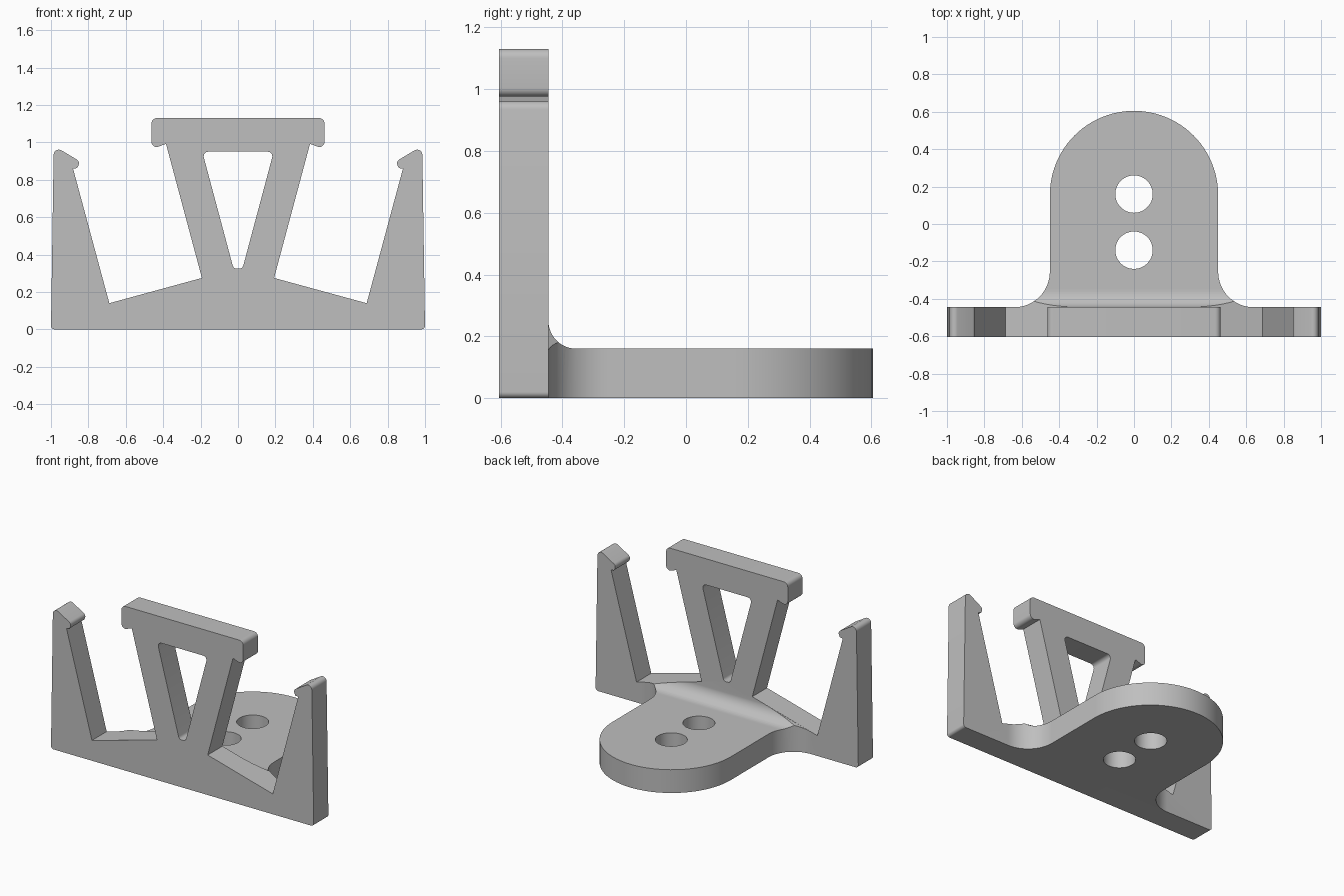
import bpy, bmesh, math
from mathutils import Vector

if "Cube" in bpy.data.objects:
    bpy.data.objects.remove(bpy.data.objects["Cube"])

grey = bpy.data.materials.new("plain grey")
grey.diffuse_color = (0.52, 0.52, 0.52, 1)
grey.use_nodes = True
grey.node_tree.nodes["Principled BSDF"].inputs["Base Color"].default_value = grey.diffuse_color


def rounded(corners, steps=8):
    """Turn (x, y, radius) corners into a polygon with rounded corners."""
    out = []
    n = len(corners)
    for i, (x, y, r) in enumerate(corners):
        p = Vector((x, y))
        if r == 0:
            out.append(p)
            continue
        u = (Vector(corners[i - 1][:2]) - p).normalized()
        v = (Vector(corners[(i + 1) % n][:2]) - p).normalized()
        half = u.angle(v) / 2
        t = r / math.tan(half)
        c = p + (u + v).normalized() * (r / math.sin(half))
        a, b = p + u * t - c, p + v * t - c
        sweep = a.angle(b)
        for k in range(steps + 1):
            f = k / steps
            out.append(c + (a * math.sin((1 - f) * sweep) + b * math.sin(f * sweep)) / math.sin(sweep))
    return out


def arc(cx, cy, r, a0, a1, steps):
    return [(cx + r * math.cos(math.radians(a0 + (a1 - a0) * k / steps)),
             cy + r * math.sin(math.radians(a0 + (a1 - a0) * k / steps))) for k in range(steps + 1)]


def prism(name, pts, axis, lo, hi):
    """Extrude a 2D polygon along the given axis."""
    place = {"x": lambda a, b, d: (d, a, b),
             "y": lambda a, b, d: (a, d, b),
             "z": lambda a, b, d: (a, b, d)}[axis]
    bm = bmesh.new()
    low = [bm.verts.new(place(p[0], p[1], lo)) for p in pts]
    high = [bm.verts.new(place(p[0], p[1], hi)) for p in pts]
    bm.faces.new(low)
    bm.faces.new(high)
    n = len(pts)
    for i in range(n):
        j = (i + 1) % n
        bm.faces.new((low[i], low[j], high[j], high[i]))
    bmesh.ops.recalc_face_normals(bm, faces=bm.faces)
    me = bpy.data.meshes.new(name)
    bm.to_mesh(me)
    bm.free()
    me.materials.append(grey)
    ob = bpy.data.objects.new(name, me)
    bpy.context.collection.objects.link(ob)
    return ob


def combine(ob, other, operation):
    """Apply a boolean and remove the helper object."""
    mod = ob.modifiers.new("bool", "BOOLEAN")
    mod.operation, mod.solver, mod.object = operation, "EXACT", other
    bpy.context.view_layer.objects.active = ob
    bpy.ops.object.modifier_apply(modifier=mod.name)
    bpy.data.objects.remove(other, do_unlink=True)


def mirrored(right):
    return right + [(-x, y, r) for x, y, r in reversed(right)]


# Upright plate: two hooked arms and a central stem with a crossbar
half_plate = [
    (1.0, 0, 0.02), (0.985, 0.982, 0.028), (0.843, 0.897, 0.025),
    (0.86, 0.862, 0.01), (0.882, 0.86, 0), (0.688, 0.14, 0),
    (0.193, 0.275, 0), (0.385, 0.992, 0), (0.463, 0.963, 0.028),
    (0.463, 1.13, 0.03)]
plate = prism("clip_bracket", rounded(mirrored(half_plate)), "y", -0.605, -0.445)

# Tapered window in the stem
window = prism("window_cutter", rounded(mirrored([(0.024, 0.325, 0.023), (0.191, 0.95, 0.025)])),
               "y", -0.7, -0.3)
combine(plate, window, "DIFFERENCE")

# Mounting tab: side section with the concave fillet against the plate
section = [(-0.53, 0), (0.8, 0), (0.8, 0.16)] + arc(-0.355, 0.25, 0.09, 270, 180, 12) + [(-0.53, 0.25)]
tab = prism("mounting_tab", section, "x", -0.9, 0.9)

# Rounded outline with flared root
outline = ([(0.64, -0.52)] + arc(0.64, -0.255, 0.19, 270, 180, 16)
           + arc(0, 0.155, 0.45, 0, 180, 48)
           + arc(-0.64, -0.255, 0.19, 0, -90, 16) + [(-0.64, -0.52)])
combine(tab, prism("outline_cutter", outline, "z", -0.2, 0.5), "INTERSECT")

# Fillet trimmed to the sloping top edge of the plate
slope = [(-0.688, -0.1), (0.688, -0.1), (0.688, 0.139), (0.193, 0.274), (-0.193, 0.274), (-0.688, 0.139)]
combine(tab, prism("slope_cutter", slope, "y", -0.8, 0.9), "INTERSECT")

# Two screw holes
for y in (0.16, -0.14):
    combine(tab, prism("hole_cutter", arc(0, y, 0.1, 0, 352.5, 47), "z", -0.2, 0.5), "DIFFERENCE")

combine(plate, tab, "UNION")

bpy.ops.object.select_all(action="DESELECT")
plate.select_set(True)
bpy.context.view_layer.objects.active = plate
bpy.ops.object.shade_smooth_by_angle(angle=math.radians(30))
